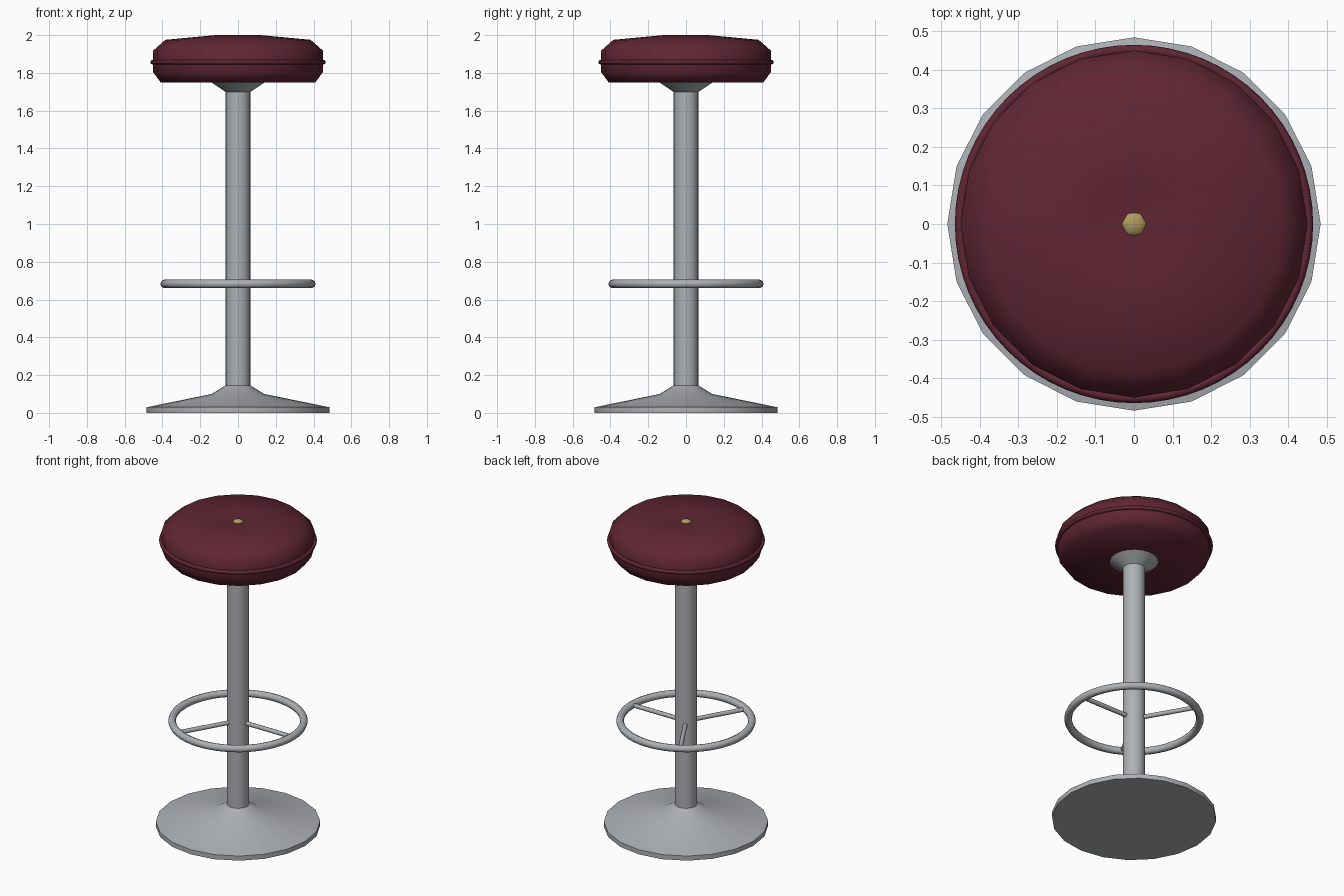
import bpy, bmesh, math
from mathutils import Vector

if "Cube" in bpy.data.objects:
    bpy.data.objects.remove(bpy.data.objects["Cube"])


def material(name, rgb):
    m = bpy.data.materials.new(name)
    m.diffuse_color = (*rgb, 1)
    m.use_nodes = True
    m.node_tree.nodes["Principled BSDF"].inputs["Base Color"].default_value = m.diffuse_color
    return m


METAL = material("brushed metal", (0.42, 0.44, 0.46))
VINYL = material("maroon vinyl", (0.115, 0.019, 0.033))
BRASS = material("brass", (0.42, 0.33, 0.11))


def finish(bm, name, mat, angle):
    bmesh.ops.recalc_face_normals(bm, faces=bm.faces)
    me = bpy.data.meshes.new(name)
    bm.to_mesh(me)
    bm.free()
    me.materials.append(mat)
    ob = bpy.data.objects.new(name, me)
    bpy.context.collection.objects.link(ob)
    bpy.ops.object.select_all(action='DESELECT')
    bpy.context.view_layer.objects.active = ob
    ob.select_set(True)
    bpy.ops.object.shade_smooth_by_angle(angle=math.radians(angle))
    return ob


def lathe(name, profile, mat, sides, angle=60, closed=False):
    """Spin (radius, z) points about z; closed profiles give a torus."""
    bm = bmesh.new()
    rings = []
    for r, z in profile:
        if r == 0:
            rings.append([bm.verts.new((0, 0, z))] * sides)
        else:
            rings.append([bm.verts.new((r * math.cos(2 * math.pi * i / sides),
                                        r * math.sin(2 * math.pi * i / sides), z))
                          for i in range(sides)])
    pairs = list(zip(rings, rings[1:]))
    if closed:
        pairs.append((rings[-1], rings[0]))
    for a, b in pairs:
        for i in range(sides):
            j = (i + 1) % sides
            quad = list(dict.fromkeys((a[i], a[j], b[j], b[i])))
            bm.faces.new(quad)
    return finish(bm, name, mat, angle)


def hoop(name, major, minor, z, mat, sides, tube):
    circle = [(major + minor * math.cos(2 * math.pi * k / tube),
               z + minor * math.sin(2 * math.pi * k / tube)) for k in range(tube)]
    return lathe(name, circle, mat, sides, 70, closed=True)


# Trumpet foot, column and seat flange
lathe("foot_and_column", [(0, 0), (0.484, 0), (0.484, 0.03), (0.14, 0.10), (0.066, 0.145),
                          (0.066, 1.70), (0.145, 1.752), (0, 1.752)], METAL, 20, 45)

# Cushion with a dimpled top
lathe("seat", [(0, 1.75), (0.41, 1.75), (0.45, 1.805), (0.45, 1.917), (0.385, 1.975),
               (0.12, 2.0), (0, 1.972)], VINYL, 20)

# Piping around the cushion
hoop("seat_piping", 0.452, 0.0125, 1.857, VINYL, 64, 8)

# Tufting button
lathe("seat_button", [(0, 1.966), (0.024, 1.969), (0.033, 1.978), (0.024, 1.987), (0, 1.992)],
      BRASS, 6, 50)

# Foot ring
hoop("foot_ring", 0.388, 0.023, 0.683, METAL, 48, 8)

# Three spokes holding the ring
for n in range(3):
    d = Vector((math.cos(n * math.tau / 3), math.sin(n * math.tau / 3), 0))
    bm = bmesh.new()
    bmesh.ops.create_cone(bm, cap_ends=True, segments=8, radius1=0.014, radius2=0.014, depth=0.345)
    bm.transform(d.to_track_quat('Z', 'Y').to_matrix().to_4x4())
    bmesh.ops.translate(bm, verts=bm.verts, vec=d * 0.2175 + Vector((0, 0, 0.683)))
    finish(bm, f"ring_spoke_{n + 1}", METAL, 50)
